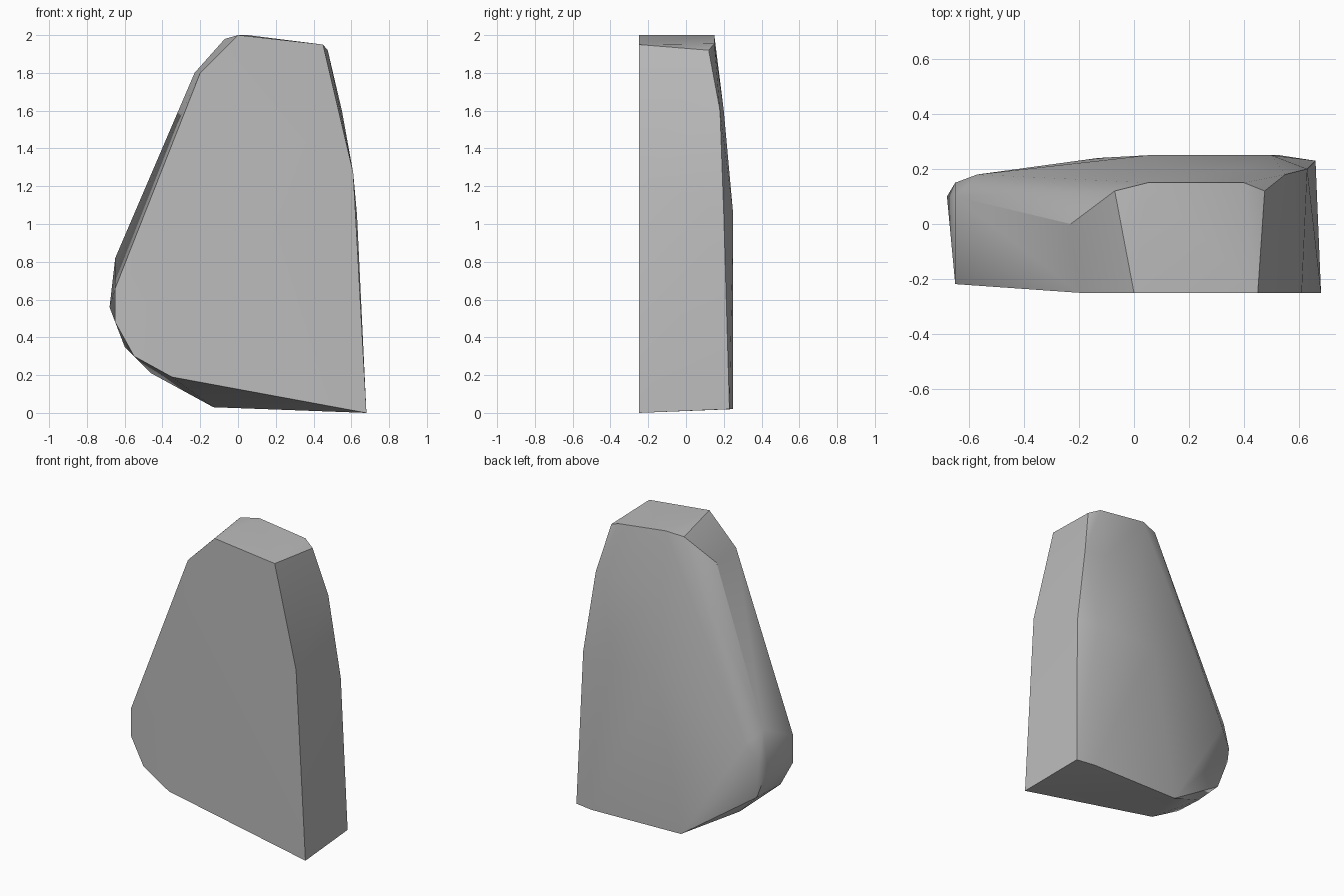
import bpy
import bmesh
import math

# Remove the default object
default_cube = bpy.data.objects.get("Cube")
if default_cube:
    bpy.data.objects.remove(default_cube, do_unlink=True)


def make_material(name, colour):
    material = bpy.data.materials.new(name)
    material.use_nodes = True
    material.diffuse_color = colour
    shader = next(n for n in material.node_tree.nodes if n.type == "BSDF_PRINCIPLED")
    shader.inputs["Base Color"].default_value = colour
    return material


def front_depth(x):
    """Depth of the flat front, which falls away slightly at its narrow side."""
    return -0.25 + max(0, -0.2 - x) * 0.07


def make_hull(name, points, material):
    """Wrap a tight convex skin round the corner points."""
    mesh = bpy.data.meshes.new(name)
    bm = bmesh.new()
    for point in points:
        bm.verts.new(point)
    result = bmesh.ops.convex_hull(bm, input=bm.verts, use_existing_faces=False)
    unused = [v for v in bm.verts if not v.link_faces]
    bmesh.ops.delete(bm, geom=unused, context="VERTS")
    bmesh.ops.recalc_face_normals(bm, faces=bm.faces)
    bm.to_mesh(mesh)
    bm.free()
    mesh.materials.append(material)
    obj = bpy.data.objects.new(name, mesh)
    bpy.context.collection.objects.link(obj)
    return obj


# Flat front outline (x, z)
front_outline = [
    (0, 2), (0.45, 1.95), (0.61, 1.27), (0.68, 0), (-0.35, 0.19),
    (-0.55, 0.3), (-0.65, 0.48), (-0.65, 0.66), (-0.2, 1.8),
]

# Rim of the back and right side (x, y, z)
back_rim = [
    (-0.07, 0.12, 1.98), (0.05, 0.15, 2), (0.4, 0.15, 1.955),
    (0.475, 0.12, 1.92), (0.55, 0.18, 1.6), (0.63, 0.2, 1.05), (0.66, 0.23, 0.02),
]

# Swelling of the back face
back_swell = [
    (0.1, 0.2, 1.6), (0.4, 0.2, 1.6), (0.05, 0.25, 1.05),
    (0.5, 0.25, 1.05), (0.53, 0.25, 0.02), (-0.13, 0.24, 0.03),
]

# Rounded lower left corner and bevelled left side
left_corner = [
    (-0.23, 0, 1.8), (-0.57, 0.18, 0.73), (-0.65, 0.1, 0.82),
    (-0.65, 0.15, 0.62), (-0.68, 0.1, 0.56), (-0.6, 0.1, 0.35), (-0.46, 0.08, 0.21),
]

# Stone block
front_points = [(x, front_depth(x), z) for x, z in front_outline]
stone_grey = make_material("Stone grey", (0.5, 0.5, 0.5, 1))
stone = make_hull("stone_block", front_points + back_rim + back_swell + left_corner, stone_grey)

# Soft shading across the shallow facets
bpy.ops.object.select_all(action="DESELECT")
stone.select_set(True)
bpy.context.view_layer.objects.active = stone
bpy.ops.object.shade_smooth_by_angle(angle=math.radians(30))
